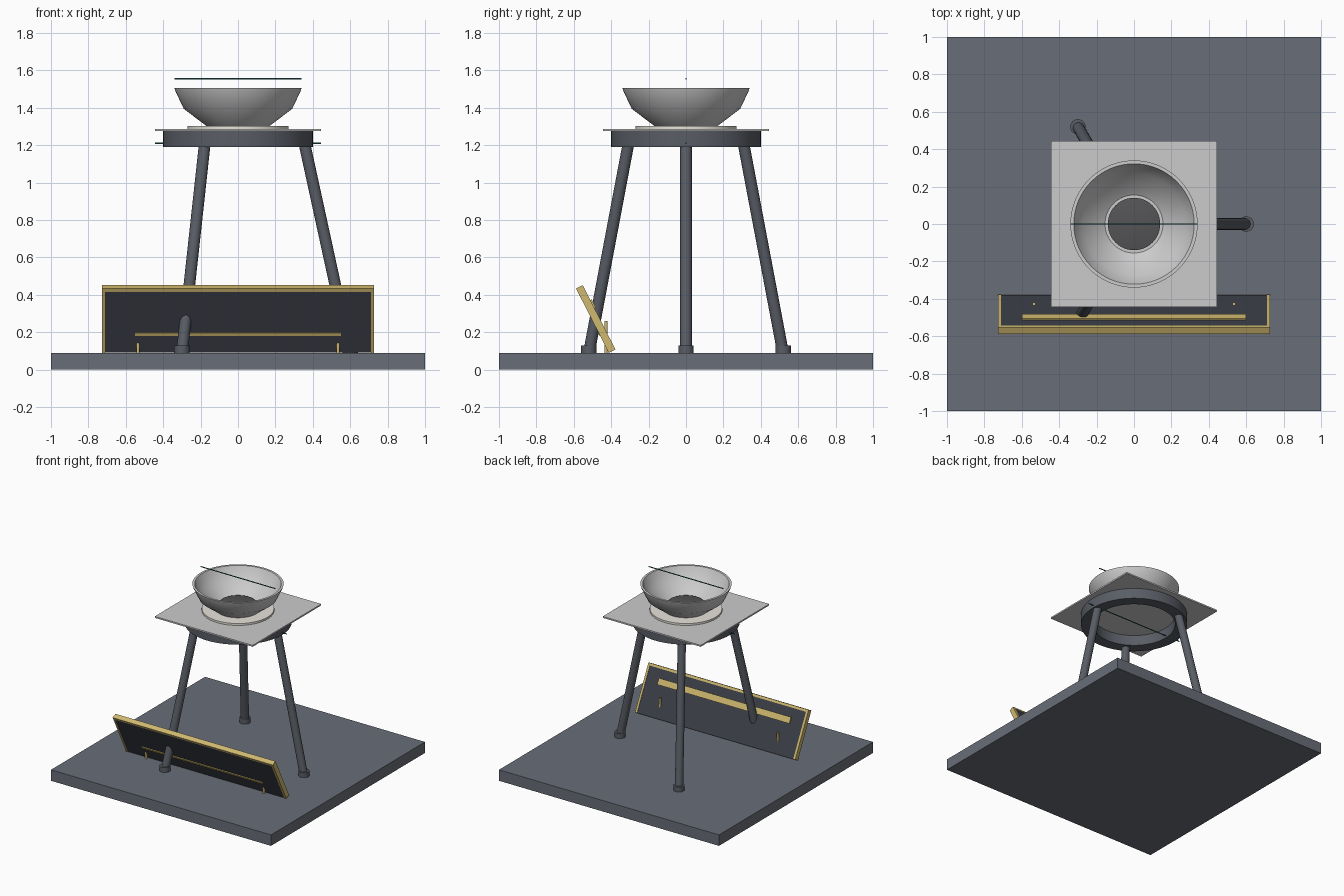
import bpy, bmesh, math
from mathutils import Vector, Matrix

if "Cube" in bpy.data.objects:
    bpy.data.objects.remove(bpy.data.objects["Cube"])


def material(name, r, g, b):
    m = bpy.data.materials.new(name)
    m.diffuse_color = (r, g, b, 1)
    m.use_nodes = True
    m.node_tree.nodes["Principled BSDF"].inputs["Base Color"].default_value = m.diffuse_color
    return m


slate = material("slate", 0.14, 0.155, 0.185)
iron = material("iron", 0.10, 0.11, 0.13)
charcoal = material("charcoal", 0.045, 0.05, 0.065)
gold = material("gold", 0.62, 0.48, 0.16)
teal = material("teal", 0.02, 0.11, 0.12)
cream = material("cream", 0.80, 0.78, 0.70)
steel = material("steel", 0.55, 0.55, 0.57)
coal = material("coal", 0.09, 0.09, 0.095)


def finish(bm, name, mat, smooth=False):
    bmesh.ops.recalc_face_normals(bm, faces=bm.faces)
    me = bpy.data.meshes.new(name)
    bm.to_mesh(me)
    bm.free()
    ob = bpy.data.objects.new(name, me)
    bpy.context.collection.objects.link(ob)
    me.materials.append(mat)
    if smooth:
        bpy.ops.object.select_all(action='DESELECT')
        ob.select_set(True)
        bpy.context.view_layer.objects.active = ob
        bpy.ops.object.shade_smooth_by_angle(angle=math.radians(30))
    return ob


def box(name, size, loc, mat, frame=Matrix()):
    bm = bmesh.new()
    bmesh.ops.create_cube(bm, size=1, matrix=frame @ Matrix.Translation(loc) @ Matrix.Diagonal((*size, 1)))
    return finish(bm, name, mat)


def rod(name, a, b, r, mat, segments=24):
    a, b = Vector(a), Vector(b)
    d = b - a
    m = Matrix.Translation((a + b) / 2) @ d.to_track_quat('Z', 'Y').to_matrix().to_4x4()
    bm = bmesh.new()
    bmesh.ops.create_cone(bm, cap_ends=True, segments=segments, radius1=r, radius2=r,
                          depth=d.length, matrix=m)
    return finish(bm, name, mat, True)


def lathe(name, profile, mat, closed=False, segments=64):
    bm = bmesh.new()
    pts = profile + profile[:1] if closed else profile
    verts = [bm.verts.new((r, 0, z)) for r, z in pts]
    edges = [bm.edges.new(p) for p in zip(verts, verts[1:])]
    bmesh.ops.spin(bm, geom=verts + edges, cent=(0, 0, 0), axis=(0, 0, 1),
                   angle=math.tau, steps=segments)
    bmesh.ops.remove_doubles(bm, verts=bm.verts, dist=1e-5)
    return finish(bm, name, mat, True)


# Ground slab
box("base_slab", (2, 2, 0.09), (0, 0, 0.045), slate)

# Three splayed legs with foot collars
for i in range(3):
    a = i * math.tau / 3
    c, s = math.cos(a), math.sin(a)
    rod(f"leg_{i + 1}", (0.597 * c, 0.597 * s, 0.10), (0.355 * c, 0.355 * s, 1.21), 0.031, iron)
    rod(f"foot_{i + 1}", (0.6 * c, 0.6 * s, 0.088), (0.6 * c, 0.6 * s, 0.13), 0.041, iron)

# Support ring, square plate and round pad
lathe("support_ring", [(0.31, 1.19), (0.40, 1.19), (0.40, 1.275), (0.31, 1.275)], iron, True)
box("square_plate", (0.89, 0.89, 0.012), (0, 0, 1.281), steel)
lathe("round_pad", [(0, 1.285), (0.27, 1.285), (0.27, 1.303), (0, 1.303)], cream)

# Open bowl with a dark core
lathe("bowl", [(0, 1.30), (0.165, 1.30), (0.29, 1.395), (0.335, 1.49), (0.34, 1.505),
               (0.322, 1.505), (0.272, 1.40), (0.155, 1.317), (0, 1.317)], steel)
lathe("bowl_core", [(0, 1.312), (0.14, 1.312), (0.14, 1.345), (0.08, 1.355), (0, 1.358)], coal)

# Thin wires above the bowl and below the plate
rod("upper_wire", (-0.34, 0, 1.555), (0.34, 0, 1.555), 0.004, teal, 8)
rod("lower_wire", (-0.445, 0, 1.21), (0.445, 0, 1.21), 0.004, teal, 8)

# Leaning panel with gold trim
tilt = Matrix.Translation((0, -0.482, 0.27)) @ Matrix.Rotation(math.radians(27), 4, 'X')
box("panel", (1.42, 0.034, 0.384), (0, 0, 0), charcoal, tilt)
box("panel_top_trim", (1.455, 0.04, 0.02), (0, 0, 0.184), gold, tilt)
for side, x in (("left", -1), ("right", 1)):
    box(f"panel_{side}_trim", (0.018, 0.04, 0.384), (x * 0.719, 0, 0), gold, tilt)
    # Vertical support peg
    rod(f"{side}_peg", (x * 0.535, -0.428, 0.09), (x * 0.535, -0.428, 0.26), 0.009, gold, 16)
box("back_bar", (1.2, 0.012, 0.05), (0, 0.022, 0.08), gold, tilt)
box("front_bar", (1.1, 0.01, 0.02), (0, -0.018, -0.08), gold, tilt)
